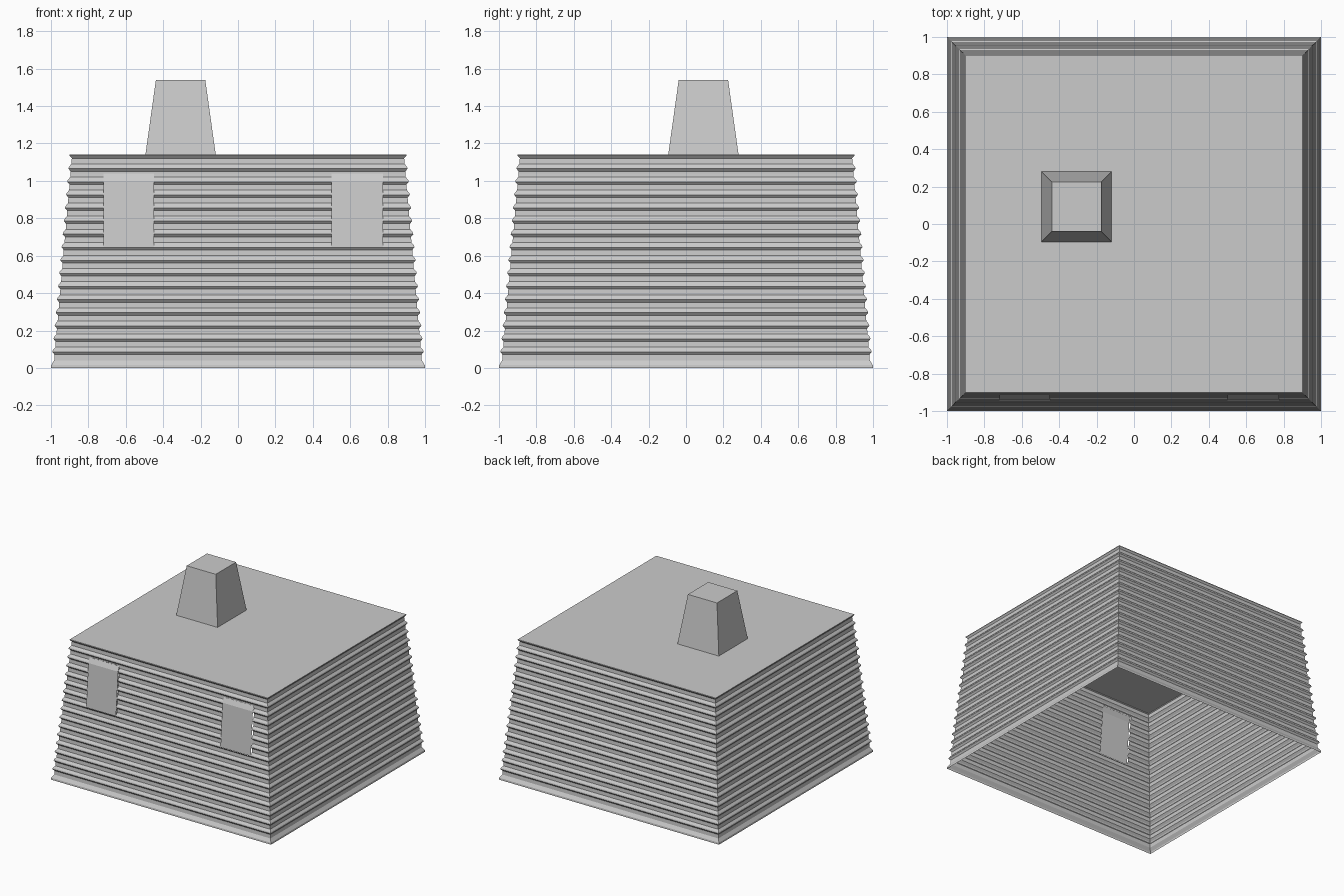
import bpy, bmesh

if "Cube" in bpy.data.objects:
    bpy.data.objects.remove(bpy.data.objects["Cube"])

TOP = 1.14


def half(z):
    return 1.0 - 0.1 * z / TOP


def make(name, bm):
    bmesh.ops.remove_doubles(bm, verts=bm.verts, dist=1e-5)
    me = bpy.data.meshes.new(name)
    bm.to_mesh(me)
    bm.free()
    ob = bpy.data.objects.new(name, me)
    bpy.context.collection.objects.link(ob)
    return ob


def face(bm, *pts):
    bm.faces.new([bm.verts.new(p) for p in pts])


# Ridged wall profile: (half width, height), one ridge every 0.07
WIN_LOW, WIN_HIGH = 0.645, 1.04
profile = [(1.0, 0.0), (half(0.015), 0.015), (half(0.04) - 0.014, 0.04)]
for k in range(1, 17):
    z0 = 0.015 + 0.07 * k
    for dz, inset in ((-0.014, 0.013), (0, 0), (0.01, 0.002), (0.026, 0.014)):
        z = z0 + dz
        if z < TOP:
            profile.append((half(z) - inset, z))
profile.append((half(WIN_HIGH) - 0.014, WIN_HIGH))
profile.append((0.9, TOP))
profile.sort(key=lambda p: p[1])

# Walls: front is split in columns so the windows replace the ridges
windows = ((-0.72, -0.45), (0.50, 0.775))
bm = bmesh.new()
for (r0, z0), (r1, z1) in zip(profile, profile[1:]):
    face(bm, (r0, -r0, z0), (r0, r0, z0), (r1, r1, z1), (r1, -r1, z1))
    face(bm, (r0, r0, z0), (-r0, r0, z0), (-r1, r1, z1), (r1, r1, z1))
    face(bm, (-r0, r0, z0), (-r0, -r0, z0), (-r1, -r1, z1), (-r1, r1, z1))
    opening = WIN_LOW < (z0 + z1) / 2 < WIN_HIGH
    inner = [x for w in windows for x in w] if opening else []
    low, high = [-r0] + inner + [r0], [-r1] + inner + [r1]
    for i in range(0, len(low), 2):
        face(bm, (low[i], -r0, z0), (low[i + 1], -r0, z0),
             (high[i + 1], -r1, z1), (high[i], -r1, z1))
make("log_walls", bm)

# Flat roof
bm = bmesh.new()
face(bm, (-0.9, -0.9, TOP), (0.9, -0.9, TOP), (0.9, 0.9, TOP), (-0.9, 0.9, TOP))
make("roof", bm)

# Window panels, leaning with the wall and folding in at the top
for name, (a, b) in zip(("left_window", "right_window"), windows):
    bm = bmesh.new()
    pts = [(-0.941, WIN_LOW), (-0.914, 1.0), (-0.896, WIN_HIGH)]
    for (y0, z0), (y1, z1) in zip(pts, pts[1:]):
        face(bm, (a, y0, z0), (b, y0, z0), (b, y1, z1), (a, y1, z1))
    make(name, bm)

# Tapered chimney
bm = bmesh.new()
cx, cy = -0.307, 0.093
corners = ((-1, -1), (1, -1), (1, 1), (-1, 1))
base = [(cx + 0.188 * x, cy + 0.188 * y, TOP) for x, y in corners]
cap = [(cx + 0.132 * x, cy + 0.132 * y, 1.54) for x, y in corners]
face(bm, *cap)
for i in range(4):
    j = (i + 1) % 4
    face(bm, base[i], base[j], cap[j], cap[i])
make("chimney", bm)
